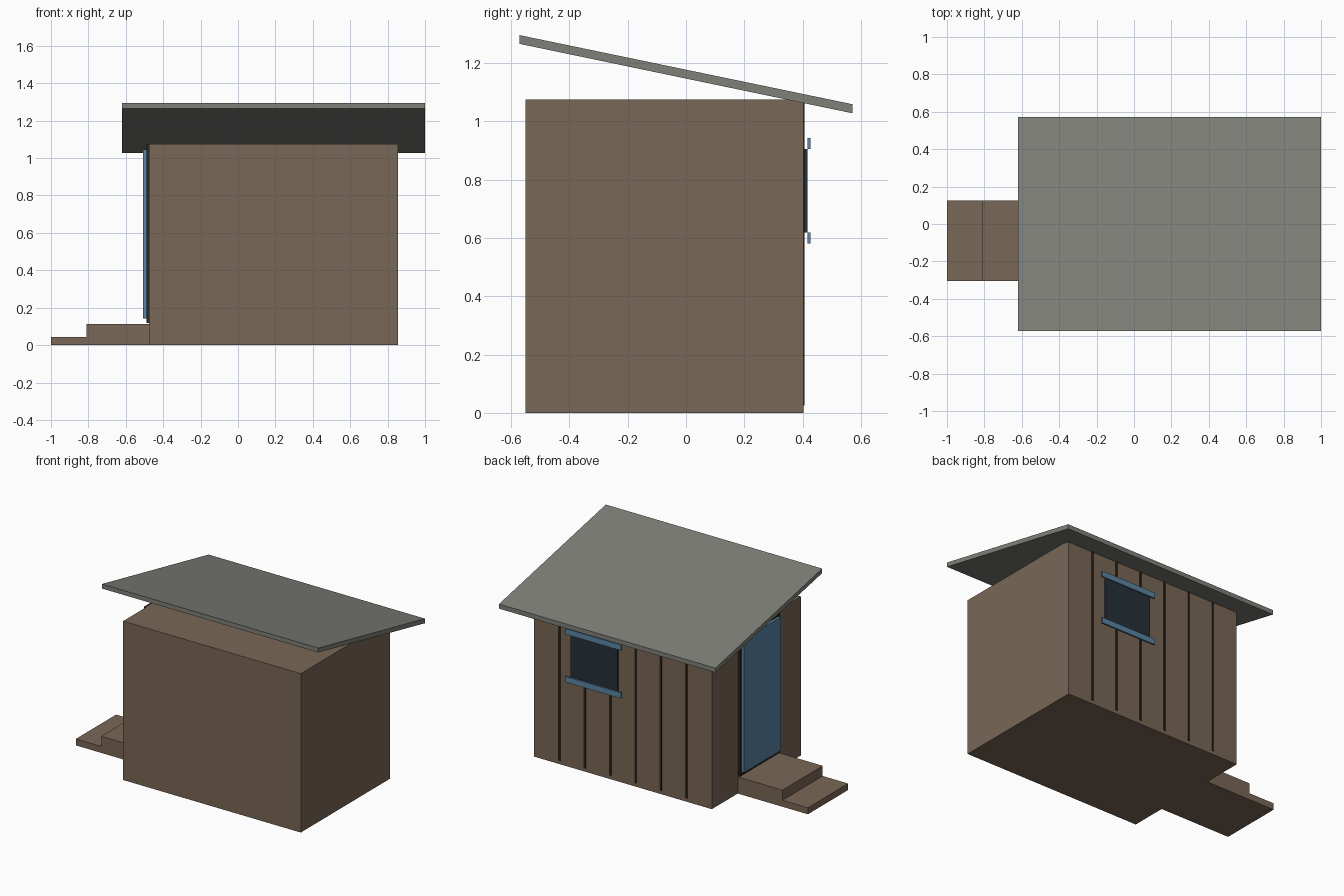
import bpy
import bmesh

default = bpy.data.objects.get("Cube")
if default:
    bpy.data.objects.remove(default, do_unlink=True)


def material(name, rgb):
    mat = bpy.data.materials.new(name)
    mat.use_nodes = True
    colour = (*rgb, 1)
    mat.diffuse_color = colour
    mat.node_tree.nodes["Principled BSDF"].inputs["Base Color"].default_value = colour
    return mat


wood = material("brown wood", (0.19, 0.135, 0.092))
roofing = material("grey roofing", (0.21, 0.215, 0.19))
blue = material("blue paint", (0.105, 0.23, 0.37))
dark = material("dark brown gap", (0.027, 0.019, 0.013))
glass = material("dark glass", (0.019, 0.03, 0.041))


def prism(name, profile, axis, low, high, mat):
    """Extrude a closed 2D profile along x (profile in y, z) or y (profile in x, z)."""
    bm = bmesh.new()
    if axis == "x":
        points = [(low, a, b) for a, b in profile]
        shift = (high - low, 0, 0)
    else:
        points = [(a, low, b) for a, b in profile]
        shift = (0, high - low, 0)
    face = bm.faces.new([bm.verts.new(p) for p in points])
    result = bmesh.ops.extrude_face_region(bm, geom=[face])
    moved = [g for g in result["geom"] if isinstance(g, bmesh.types.BMVert)]
    bmesh.ops.translate(bm, verts=moved, vec=shift)
    bmesh.ops.recalc_face_normals(bm, faces=bm.faces)
    mesh = bpy.data.meshes.new(name)
    bm.to_mesh(mesh)
    bm.free()
    mesh.materials.append(mat)
    obj = bpy.data.objects.new(name, mesh)
    bpy.context.collection.objects.link(obj)
    return obj


def box(name, x, y, z, mat):
    profile = [(x[0], z[0]), (x[1], z[0]), (x[1], z[1]), (x[0], z[1])]
    return prism(name, profile, "y", y[0], y[1], mat)


# Main cabin
left, right, back, top = 0.855, -0.475, 0.402, 1.075
box("cabin_walls", (right, left), (-0.55, back), (0, top), wood)

# Sloping roof slab with upright ends
slope = [(-0.571, 1.265), (0.571, 1.027), (0.571, 1.058), (-0.571, 1.295)]
prism("roof", slope, "x", -0.62, 1.0, roofing)

# Entrance steps
steps = [(-1, 0), (right, 0), (right, 0.113), (-0.81, 0.113), (-0.81, 0.044), (-1, 0.044)]
prism("entrance_steps", steps, "y", -0.305, 0.125, wood)

# Door and its dark surround
box("door_surround", (-0.49, right), (-0.305, 0.125), (0.118, top), dark)
box("door", (-0.508, -0.49), (-0.288, 0.105), (0.142, 1.045), blue)

# Gaps between the boards of the back wall
boards = 7
for i in range(1, boards):
    x = right + (left - right) * i / boards
    box(f"board_gap_{i}", (x - 0.007, x + 0.007), (back - 0.005, back + 0.005), (0.025, 1.062), dark)

# Back window with trim above and below
box("window", (0.222, 0.572), (back, 0.416), (0.618, 0.904), glass)
for name, base in (("window_sill", 0.58), ("window_head", 0.904)):
    box(name, (0.19, 0.605), (0.416, 0.426), (base, base + 0.038), blue)
